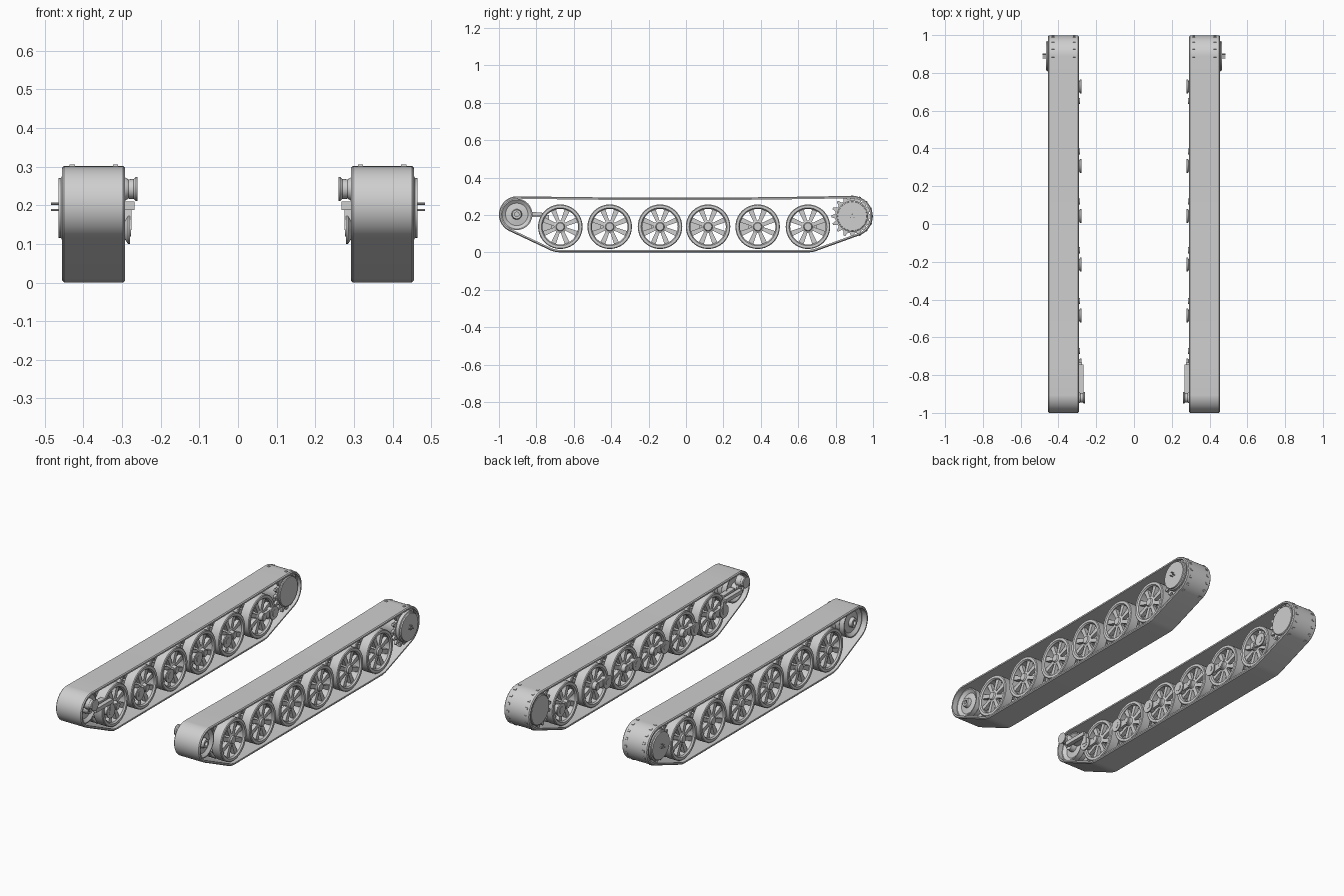
import bpy, bmesh
from math import sin, cos, pi, radians, atan2, hypot

cube = bpy.data.objects.get("Cube")
if cube:
    bpy.data.objects.remove(cube, do_unlink=True)

grey = bpy.data.materials.new("plain grey")
grey.use_nodes = True
grey.diffuse_color = (0.62, 0.62, 0.62, 1)
grey.node_tree.nodes["Principled BSDF"].inputs["Base Color"].default_value = (0.62, 0.62, 0.62, 1)

WHEEL_Z, WHEEL_R = 0.137, 0.119
WHEELS = [-0.672, -0.408, -0.139, 0.118, 0.383, 0.652]
IDLER = (-0.905, 0.203)
SPROCKET = (0.889, 0.193)


def finish(bm, name):
    """Turn a bmesh built on the +x side into a mirrored, shaded object."""
    bmesh.ops.recalc_face_normals(bm, faces=bm.faces)
    mesh = bpy.data.meshes.new(name)
    bm.to_mesh(mesh)
    bm.free()
    mesh.materials.append(grey)
    ob = bpy.data.objects.new(name, mesh)
    bpy.context.collection.objects.link(ob)
    bpy.ops.object.select_all(action='DESELECT')
    ob.select_set(True)
    bpy.context.view_layer.objects.active = ob
    bpy.ops.object.shade_smooth_by_angle(angle=radians(35))
    ob.modifiers.new("other side", 'MIRROR').use_mirror_merge = False
    return ob


def bridge(bm, a, b):
    for i in range(len(a)):
        j = (i + 1) % len(a)
        bm.faces.new((a[i], a[j], b[j], b[i]))


def lathe(bm, centre, profile, n=32, closed=False):
    """Spin (radius, x) points about the x axis through centre (y, z)."""
    cy, cz = centre
    rings = [[bm.verts.new((x, cy + r * cos(2 * pi * i / n), cz + r * sin(2 * pi * i / n)))
              for i in range(n)] for r, x in profile]
    for a, b in zip(rings, rings[1:]):
        bridge(bm, a, b)
    if closed:
        bridge(bm, rings[-1], rings[0])
    else:
        bm.faces.new(rings[0])
        bm.faces.new(rings[-1])


def prism(bm, outline, x0, x1):
    """Extrude a (y, z) outline from x0 to x1."""
    a, b = [[bm.verts.new((x, y, z)) for y, z in outline] for x in (x0, x1)]
    bridge(bm, a, b)
    bm.faces.new(a)
    bm.faces.new(b)


def bar(bm, p, q, w0, w1, x0, x1):
    """Tapered bar between two (y, z) points."""
    dy, dz = q[0] - p[0], q[1] - p[1]
    d = hypot(dy, dz)
    ny, nz = -dz / d, dy / d
    prism(bm, [(c[0] + s * w * ny, c[1] + s * w * nz)
               for c, w, s in ((p, w0, 1), (p, w0, -1), (q, w1, -1), (q, w1, 1))], x0, x1)


# Track belt: the loop wrapped around idler, road wheels and sprocket
def belt_path(inset):
    discs = [(-0.902, 0.202, 0.098), (WHEELS[0], 0.137, 0.137),
             (WHEELS[-1], 0.137, 0.137), (*SPROCKET, 0.109)]
    path, last, n = [], None, 120
    for i in range(n):
        t = 2 * pi * i / n
        disc = max(discs, key=lambda c: c[0] * cos(t) + c[1] * sin(t) + c[2])
        y, z, r = disc
        point = (y + (r - inset) * cos(t), z + (r - inset) * sin(t))
        if last == discs[-1] and disc == discs[0]:
            y0, z0 = path[-1]
            for k in range(1, 12):      # gentle sag along the top run
                f = k / 12
                path.append((y0 + f * (point[0] - y0),
                             z0 + f * (point[1] - z0) - 0.009 * sin(pi * f)))
        path.append(point)
        last = disc
    return path


bm = bmesh.new()
section = [(0.292, 0.013), (0.292, 0.005), (0.297, 0), (0.45, 0),
           (0.455, 0.005), (0.455, 0.013)]
rings = [[bm.verts.new((x, y, z)) for y, z in belt_path(inset)] for x, inset in section]
for k in range(len(rings)):
    bridge(bm, rings[k - 1], rings[k])
finish(bm, "track_belt")

# Road wheels: two spoked discs on each axle
bm = bmesh.new()
for y in WHEELS:
    c = (y, WHEEL_Z)
    for x0, x1, out in ((0.304, 0.364, -1), (0.384, 0.444, 1)):
        R = WHEEL_R
        lathe(bm, c, [(R, x0 + 0.004), (R - 0.004, x0), (R - 0.018, x0), (R - 0.024, x0 + 0.008),
                      (R - 0.024, x1 - 0.008), (R - 0.018, x1), (R - 0.004, x1),
                      (R, x1 - 0.004)], 40, True)
        face = x1 - 0.012 if out > 0 else x0 + 0.012
        a, b = sorted((face, face - out * 0.022))
        for k in range(8):
            t = 2 * pi * (k + 0.5) / 8
            bar(bm, (y + 0.024 * cos(t), WHEEL_Z + 0.024 * sin(t)),
                (y + 0.098 * cos(t), WHEEL_Z + 0.098 * sin(t)), 0.009, 0.014, a, b)
        tip = face + out * 0.012
        lathe(bm, c, [(0.034, face - out * 0.026), (0.034, face), (0.024, face + out * 0.004),
                      (0.02, tip), (0.008, tip)], 24)
    lathe(bm, c, [(0.016, 0.287), (0.016, 0.43)], 16)
finish(bm, "road_wheels")

# Suspension: flared pivot hubs and swing arms on the inner side
bm = bmesh.new()
for i, y in enumerate(WHEELS):
    side = 1 if i == len(WHEELS) - 1 else -1
    p = (y + side * 0.076, WHEEL_Z)
    lathe(bm, p, [(0.037, 0.279), (0.037, 0.285), (0.026, 0.292), (0.024, 0.318),
                  (0.03, 0.325), (0.03, 0.335)], 24)
    lathe(bm, p, [(0.018, 0.277), (0.018, 0.285)], 16)
    bar(bm, p, (y, WHEEL_Z), 0.022, 0.016, 0.293, 0.308)
    lathe(bm, (y, WHEEL_Z), [(0.022, 0.29), (0.022, 0.31)], 20)
finish(bm, "suspension_arms")

# Idler: dished disc with a raised hollow boss at the front
bm = bmesh.new()
lathe(bm, IDLER, [(0.012, 0.405), (0.012, 0.434), (0.024, 0.434), (0.028, 0.415),
                  (0.06, 0.41), (0.078, 0.424), (0.084, 0.424), (0.084, 0.395),
                  (0.07, 0.385), (0.07, 0.36), (0.084, 0.35), (0.084, 0.32),
                  (0.078, 0.32), (0.06, 0.334), (0.028, 0.33), (0.024, 0.3),
                  (0.012, 0.3)], 40)
finish(bm, "idler_wheel")

# Tensioner: crank, flared spool and adjusting rod behind the idler
bm = bmesh.new()
spool = (-0.92, 0.242)
lathe(bm, spool, [(0.031, 0.26), (0.031, 0.264), (0.026, 0.27), (0.025, 0.284),
                  (0.03, 0.292), (0.03, 0.312)], 24)
bar(bm, spool, IDLER, 0.022, 0.018, 0.292, 0.308)
rod_y, rod_z = -0.745, 0.199
bar(bm, (-0.895, rod_z), (rod_y, rod_z), 0.011, 0.011, 0.268, 0.292)
bar(bm, (-0.87, rod_z + 0.006), (-0.77, rod_z + 0.006), 0.012, 0.008, 0.3, 0.33)
bar(bm, (rod_y, rod_z), (WHEELS[0] - 0.076, WHEEL_Z), 0.012, 0.016, 0.275, 0.293)
finish(bm, "idler_tensioner")

# Sprocket: two toothed rings on a drum with an outer cap and pins
bm = bmesh.new()
teeth, outline = 16, []
for k in range(teeth):
    for off, r in ((-0.34, 0.091), (-0.12, 0.112), (0.12, 0.112), (0.34, 0.091)):
        t = 2 * pi * (k + off) / teeth
        outline.append((SPROCKET[0] + r * cos(t), SPROCKET[1] + r * sin(t)))
for x in (0.31, 0.422):
    prism(bm, outline, x, x + 0.014)
lathe(bm, SPROCKET, [(0.08, 0.3), (0.084, 0.304), (0.084, 0.455), (0.078, 0.458),
                     (0.077, 0.465)], 40)
for k in range(3):
    t = 2 * pi * k / 3 + pi / 2
    lathe(bm, (SPROCKET[0] + 0.011 * cos(t), SPROCKET[1] + 0.011 * sin(t)),
          [(0.003, 0.46), (0.003, 0.484)], 8)
finish(bm, "drive_sprocket")
